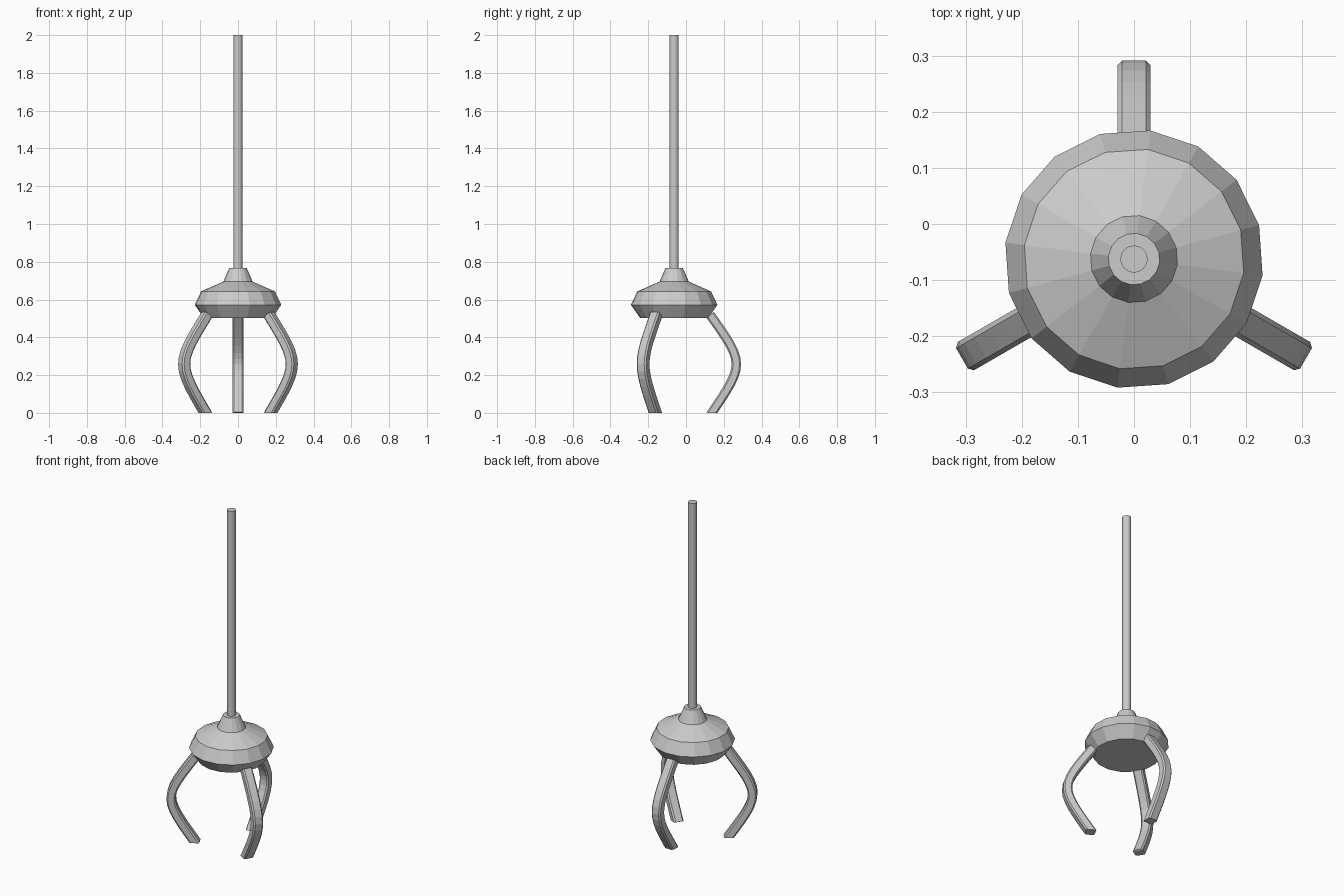
import bpy, bmesh
from math import sin, cos, radians, tau
from mathutils import Vector

cube = bpy.data.objects.get("Cube")
if cube:
    bpy.data.objects.remove(cube, do_unlink=True)

AXIS_Y = -0.0625

steel = bpy.data.materials.new("grey_steel")
steel.use_nodes = True
GREY = (0.6, 0.6, 0.6, 1)
steel.diffuse_color = GREY
steel.node_tree.nodes["Principled BSDF"].inputs["Base Color"].default_value = GREY


def finish(name, bm):
    bmesh.ops.recalc_face_normals(bm, faces=bm.faces)
    mesh = bpy.data.meshes.new(name)
    bm.to_mesh(mesh)
    bm.free()
    mesh.materials.append(steel)
    ob = bpy.data.objects.new(name, mesh)
    ob.location.y = AXIS_Y
    bpy.context.collection.objects.link(ob)
    return ob


def skin(bm, rings):
    """Bridge consecutive closed rings of points and cap both ends."""
    loops = [[bm.verts.new(p) for p in ring] for ring in rings]
    for a, b in zip(loops, loops[1:]):
        n = len(a)
        for i in range(n):
            j = (i + 1) % n
            bm.faces.new((a[i], a[j], b[j], b[i]))
    bm.faces.new(loops[0])
    bm.faces.new(loops[-1])


def lathe(name, profile, sides, turn=0.0):
    bm = bmesh.new()
    angles = [turn + tau * i / sides for i in range(sides)]
    skin(bm, [[(r * cos(a), r * sin(a), z) for a in angles] for r, z in profile])
    return finish(name, bm)


# Faceted hub with its neck
lathe("hub", [(0.182, 0.503), (0.231, 0.572), (0.197, 0.643),
              (0.078, 0.695), (0.046, 0.768)], 16, radians(15.2))

# Long round rod
rod = lathe("rod", [(0.024, 0.76), (0.024, 2.0)], 32)
bpy.context.view_layer.objects.active = rod
rod.select_set(True)
bpy.ops.object.shade_smooth_by_angle()
rod.select_set(False)

# Chamfered box section of a claw: (outward, sideways)
T, W, C = 0.025, 0.029, 0.008
SECTION = [(T, W - C), (T - C, W), (C - T, W), (-T, W - C),
           (-T, C - W), (C - T, -W), (T - C, -W), (T, C - W)]


def claw(name, angle, steps=12):
    top, bend, tip = Vector((0.19, 0.52)), Vector((0.375, 0.26)), Vector((0.192, -0.01))
    out, side = Vector((cos(angle), sin(angle), 0)), Vector((-sin(angle), cos(angle), 0))
    up = Vector((0, 0, 1))
    rings = []
    for k in range(steps + 1):
        t = k / steps
        s = 1 - t
        p = top * s**3 + bend * (3 * s * t) + tip * t**3
        d = ((bend - top) * s * s + (tip - bend) * t * t).normalized()
        n = Vector((-d.y, d.x))
        rings.append([out * (p.x + n.x * u) + up * (p.y + n.y * u) + side * v
                      for u, v in SECTION])
    bm = bmesh.new()
    skin(bm, rings)
    # Level the tip with the ground
    cut = bmesh.ops.bisect_plane(bm, geom=bm.verts[:] + bm.edges[:] + bm.faces[:],
                                 plane_co=(0, 0, 0), plane_no=up, clear_inner=True)
    rim = [e for e in cut["geom_cut"] if isinstance(e, bmesh.types.BMEdge)]
    bmesh.ops.holes_fill(bm, edges=rim)
    finish(name, bm)


for name, degrees in (("back_claw", 90), ("right_claw", 210), ("left_claw", 330)):
    claw(name, radians(degrees))
